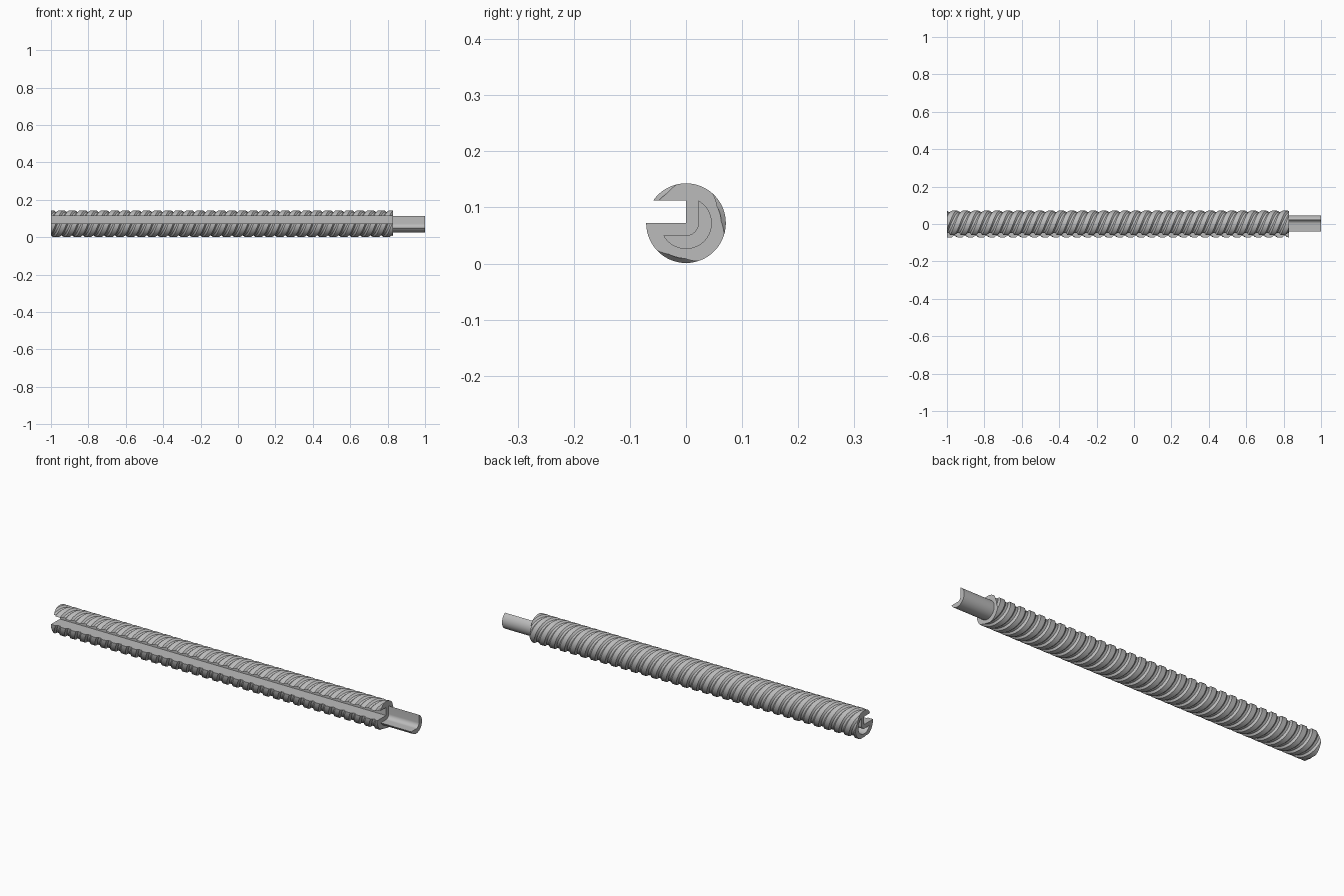
import bpy, bmesh, math

if "Cube" in bpy.data.objects:
    bpy.data.objects.remove(bpy.data.objects["Cube"], do_unlink=True)

AXIS_Z = 0.072                    # height of the rod's axis
X_LEFT, X_SHOULDER, X_TIP = -1.0, 0.83, 1.0
CREST, ROOT = 0.071, 0.063
STARTS, LEAD, SEGS = 3, 0.171, 60
PITCH = LEAD / STARTS

grey = bpy.data.materials.new("plain grey")
grey.use_nodes = True
grey.diffuse_color = (0.5, 0.5, 0.5, 1)
bsdf = grey.node_tree.nodes["Principled BSDF"]
bsdf.inputs["Base Color"].default_value = (0.5, 0.5, 0.5, 1)
bsdf.inputs["Roughness"].default_value = 0.6


def finish(bm, name):
    bmesh.ops.recalc_face_normals(bm, faces=bm.faces)
    mesh = bpy.data.meshes.new(name)
    bm.to_mesh(mesh)
    bm.free()
    mesh.materials.append(grey)
    obj = bpy.data.objects.new(name, mesh)
    bpy.context.collection.objects.link(obj)
    return obj


def extrude_profile(name, points, x0, x1):
    """Prism along x from a (y, z) outline measured from the axis."""
    bm = bmesh.new()
    face = bm.faces.new([bm.verts.new((x0, y, z + AXIS_Z)) for y, z in points])
    out = bmesh.ops.extrude_face_region(bm, geom=[face])
    moved = [v for v in out["geom"] if isinstance(v, bmesh.types.BMVert)]
    bmesh.ops.translate(bm, verts=moved, vec=(x1 - x0, 0, 0))
    return finish(bm, name)


def arc(radius, start, end, steps):
    angles = [start + (end - start) * i / steps for i in range(steps + 1)]
    return [(radius * math.cos(a), radius * math.sin(a)) for a in angles]


def key_outline(grow=0.0):
    """Crescent key: round outside, two straight flats and an inner fillet."""
    inner, outer = 0.022 - grow, 0.046 + grow
    a = math.acos(inner / outer)
    return arc(outer, a, -math.pi / 2 - a, 36) + arc(inner, -math.pi / 2, 0, 10)


def threaded_rod():
    """Multi-start thread: each column of vertices follows the helix."""
    profile = [(0.0, CREST), (0.46, CREST), (0.62, ROOT), (0.84, ROOT)]
    per_turn = STARTS * len(profile)
    columns = int((X_SHOULDER - X_LEFT + 2.5 * LEAD) / PITCH) * len(profile)
    bm = bmesh.new()
    grid = []
    for j in range(columns + per_turn + 1):
        turn, k = divmod(j, len(profile))
        offset, radius = profile[k]
        column = []
        for i in range(SEGS):
            a = -math.tau * i / SEGS
            x = X_LEFT - 1.5 * LEAD + (turn + offset) * PITCH + LEAD * i / SEGS
            column.append(bm.verts.new((x, radius * math.cos(a),
                                        radius * math.sin(a) + AXIS_Z)))
        grid.append(column)

    def vert(i, j):
        return grid[j + per_turn][0] if i == SEGS else grid[j][i]

    for j in range(columns):
        for i in range(SEGS):
            bm.faces.new((vert(i, j), vert(i + 1, j),
                          vert(i + 1, j + 1), vert(i, j + 1)))
    # Square off and cap both ends
    for x, side in ((X_LEFT, -1), (X_SHOULDER, 1)):
        geom = bm.verts[:] + bm.edges[:] + bm.faces[:]
        cut = bmesh.ops.bisect_plane(bm, geom=geom, dist=1e-6,
                                     plane_co=(x, 0, 0), plane_no=(side, 0, 0),
                                     clear_outer=True)
        rim = [e for e in cut["geom_cut"]
               if isinstance(e, bmesh.types.BMEdge) and e.is_boundary]
        bmesh.ops.edgeloop_fill(bm, edges=rim)
    return finish(bm, "threaded_rod")


def carve(obj, cutter):
    mod = obj.modifiers.new("carve", "BOOLEAN")
    mod.operation, mod.solver, mod.object = "DIFFERENCE", "EXACT", cutter
    bpy.context.view_layer.objects.active = obj
    bpy.ops.object.modifier_apply(modifier=mod.name)
    bpy.data.objects.remove(cutter, do_unlink=True)


# Threaded rod with a full-length front slot and an end socket
rod = threaded_rod()
slot = [(-0.1, 0), (0, 0), (0, 0.04), (-0.1, 0.04)]
carve(rod, extrude_profile("slot_cutter", slot, X_LEFT - 0.1, X_SHOULDER + 0.1))
carve(rod, extrude_profile("socket_cutter", key_outline(0.001),
                           X_LEFT - 0.05, X_LEFT + X_TIP - X_SHOULDER))

# Crescent key projecting from the other end
key = extrude_profile("end_key", key_outline(), X_SHOULDER - 0.005, X_TIP)

bpy.ops.object.select_all(action="DESELECT")
for obj in (rod, key):
    obj.select_set(True)
bpy.context.view_layer.objects.active = rod
bpy.ops.object.shade_smooth_by_angle(angle=math.radians(30))
